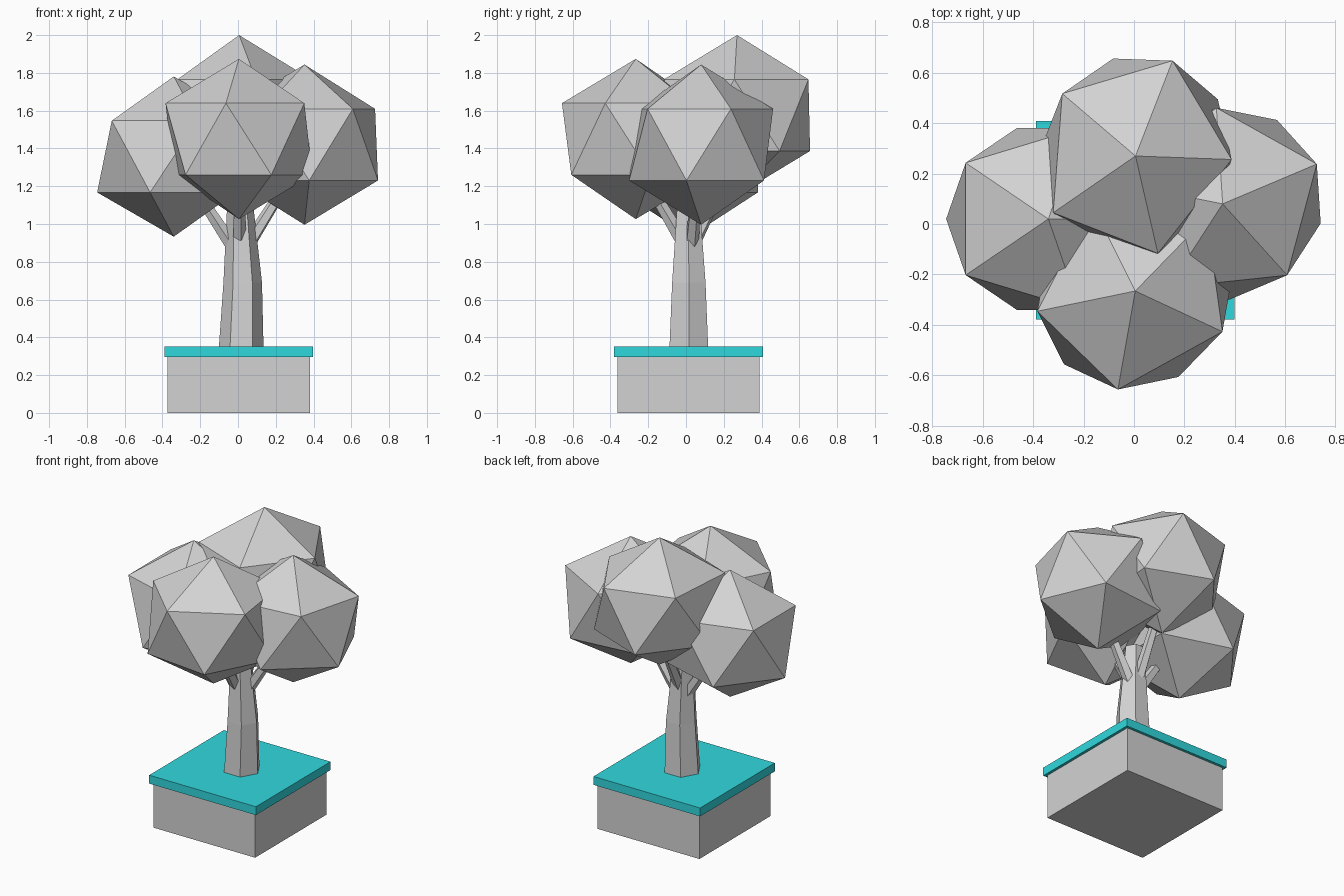
import bpy, bmesh, math
from mathutils import Vector

if "Cube" in bpy.data.objects:
    bpy.data.objects.remove(bpy.data.objects["Cube"])


def material(name, rgb):
    mat = bpy.data.materials.new(name)
    mat.use_nodes = True
    mat.diffuse_color = (*rgb, 1)
    mat.node_tree.nodes["Principled BSDF"].inputs["Base Color"].default_value = (*rgb, 1)
    return mat


grey = material("light grey", (0.65, 0.65, 0.65))
teal = material("teal", (0.03, 0.69, 0.73))


def finish(name, bm, mat):
    bmesh.ops.recalc_face_normals(bm, faces=bm.faces)
    mesh = bpy.data.meshes.new(name)
    bm.to_mesh(mesh)
    bm.free()
    mesh.materials.append(mat)
    obj = bpy.data.objects.new(name, mesh)
    bpy.context.collection.objects.link(obj)
    return obj


def slab(name, half, bottom, top, mat):
    bm = bmesh.new()
    bmesh.ops.create_cube(bm, size=1)
    obj = finish(name, bm, mat)
    obj.location = (0.004, 0.014, (bottom + top) / 2)
    obj.scale = (2 * half, 2 * half, top - bottom)


def loft(name, sides, sections):
    """Skin polygon rings given as (centre, radius), square to the path."""
    bm = bmesh.new()
    direction = Vector(sections[-1][0]) - Vector(sections[0][0])
    if direction.xy.length < 0.1:
        direction = Vector((0, 0, 1))
    turn = direction.to_track_quat("Z", "Y")
    rings = []
    for centre, radius in sections:
        ring = []
        for i in range(sides):
            a = math.tau * i / sides
            spoke = Vector((math.cos(a), math.sin(a), 0)) * radius
            ring.append(bm.verts.new(Vector(centre) + turn @ spoke))
        rings.append(ring)
    for low, high in zip(rings, rings[1:]):
        for i in range(sides):
            j = (i + 1) % sides
            bm.faces.new((low[i], low[j], high[j], high[i]))
    bm.faces.new(rings[0][::-1])
    bm.faces.new(rings[-1])
    finish(name, bm, grey)


# Square planter and its overhanging coloured top
slab("planter_box", 0.376, 0, 0.296, grey)
slab("planter_top", 0.394, 0.296, 0.352, teal)

# Six-sided tapering trunk
loft("trunk", 6, [((0.017, 0.015, 0.35), 0.118),
                  ((0.025, 0.015, 0.69), 0.102),
                  ((0.01, 0.013, 1.15), 0.065)])

# Branches reaching into the crown
branches = {
    "left_branch": ((0.06, 0.03, 0.9), (0.28, 0.06, 1.25)),
    "right_branch": ((-0.02, 0.02, 0.87), (-0.25, 0.02, 1.22)),
    "front_branch": ((0.005, -0.03, 0.93), (0.005, -0.22, 1.25)),
    "back_branch": ((0.01, 0.05, 0.92), (0.01, 0.24, 1.3)),
}
for name, (start, end) in branches.items():
    loft(name, 5, [(start, 0.038), (end, 0.026)])

# Four faceted leaf clumps, each turned a further 0.4 radians
clumps = {
    "right_leaves": (-0.34, 0.02, 1.357),
    "left_leaves": (0.352, 0.08, 1.42),
    "front_leaves": (0.005, -0.266, 1.45),
    "back_leaves": (0.006, 0.27, 1.576),
}
for i, (name, centre) in enumerate(clumps.items()):
    bm = bmesh.new()
    bmesh.ops.create_icosphere(bm, subdivisions=1, radius=0.424)
    leaves = finish(name, bm, grey)
    leaves.location = centre
    leaves.scale.x = 1.07
    leaves.rotation_euler.z = 0.4 * i
